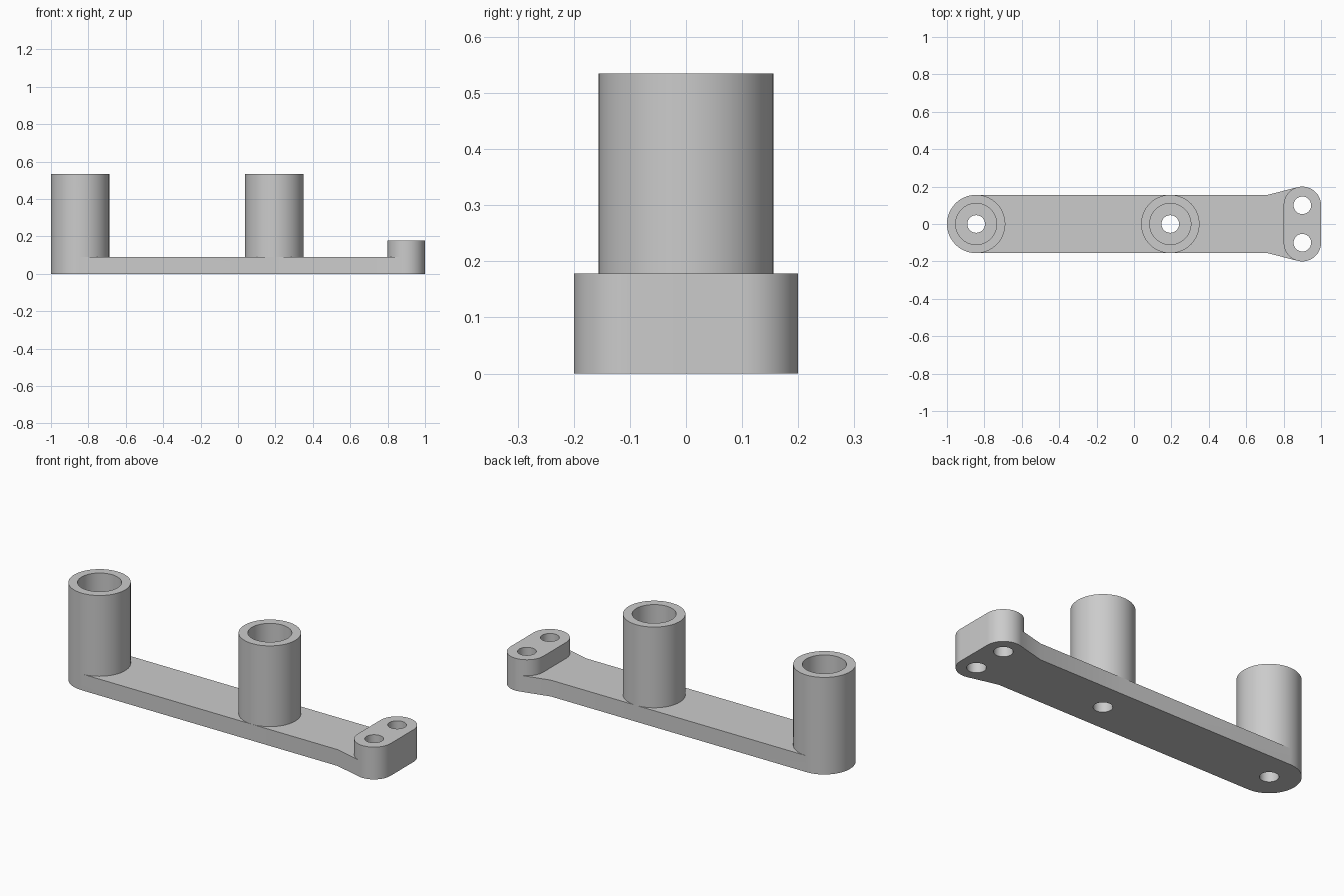
import bpy
import bmesh
from math import cos, sin, tau, radians

cube = bpy.data.objects.get("Cube")
if cube:
    bpy.data.objects.remove(cube, do_unlink=True)

SEG = 64
PLATE_TOP, BLOCK_TOP, TOWER_TOP = 0.09, 0.178, 0.535
TOWER_R, BORE_R, HOLE_R = 0.156, 0.11, 0.047
TOWERS = (-0.844, 0.194)
BLOCK_X, BLOCK_R, BLOCK_Y = 0.9, 0.1, 0.1

grey = bpy.data.materials.new("grey plastic")
grey.use_nodes = True
GREY = (0.6, 0.6, 0.6, 1)
grey.diffuse_color = GREY
grey.node_tree.nodes["Principled BSDF"].inputs["Base Color"].default_value = GREY


def arc(x, y, r, first=0, last=SEG - 1):
    """Points on a circle, counted in steps of one segment."""
    return [(x + r * cos(tau * i / SEG), y + r * sin(tau * i / SEG))
            for i in range(first, last + 1)]


def prism(name, outline, z0, z1):
    """Extrude a counter-clockwise outline from z0 to z1."""
    bm = bmesh.new()
    base = bm.faces.new([bm.verts.new((x, y, z0)) for x, y in outline])
    side = bmesh.ops.extrude_face_region(bm, geom=[base], use_keep_orig=True)
    top = [v for v in side["geom"] if isinstance(v, bmesh.types.BMVert)]
    bmesh.ops.translate(bm, verts=top, vec=(0, 0, z1 - z0))
    bmesh.ops.recalc_face_normals(bm, faces=bm.faces)
    mesh = bpy.data.meshes.new(name)
    bm.to_mesh(mesh)
    bm.free()
    mesh.materials.append(grey)
    obj = bpy.data.objects.new(name, mesh)
    bpy.context.collection.objects.link(obj)
    return obj


def combine(body, tool, operation):
    """Apply a boolean and discard the tool."""
    mod = body.modifiers.new(operation, "BOOLEAN")
    mod.operation, mod.solver, mod.object = operation, "EXACT", tool
    bpy.context.view_layer.objects.active = body
    bpy.ops.object.modifier_apply(modifier=mod.name)
    bpy.data.objects.remove(tool, do_unlink=True)


# Flat arm: round at one end, flared to the block at the other
half = SEG // 2
quarter = SEG // 4
flare = 0.715
arm = (arc(BLOCK_X, BLOCK_Y, BLOCK_R, 0, quarter + 2)
       + [(flare, TOWER_R)]
       + arc(TOWERS[0], 0, TOWER_R, quarter, 3 * quarter)
       + [(flare, -TOWER_R)]
       + arc(BLOCK_X, -BLOCK_Y, BLOCK_R, 3 * quarter - 2, SEG))
bracket = prism("bracket_arm", arm, 0, PLATE_TOP)

# Raised end block with two rounded ends
stadium = (arc(BLOCK_X, BLOCK_Y, BLOCK_R, 0, half)
           + arc(BLOCK_X, -BLOCK_Y, BLOCK_R, half, SEG))
combine(bracket, prism("end_block", stadium, 0, BLOCK_TOP), "UNION")

# Tubular posts, each with a wide bore
for x in TOWERS:
    combine(bracket, prism("post", arc(x, 0, TOWER_R), 0, TOWER_TOP), "UNION")
for x in TOWERS:
    combine(bracket, prism("bore", arc(x, 0, BORE_R), PLATE_TOP, 1), "DIFFERENCE")

# Screw holes through the whole part
for x, y in [(x, 0) for x in TOWERS] + [(BLOCK_X, BLOCK_Y), (BLOCK_X, -BLOCK_Y)]:
    combine(bracket, prism("screw_hole", arc(x, y, HOLE_R), -1, 1), "DIFFERENCE")

# Smooth the round walls, keep the rims crisp
bpy.ops.object.select_all(action="DESELECT")
bracket.select_set(True)
bpy.context.view_layer.objects.active = bracket
bpy.ops.object.shade_smooth_by_angle(angle=radians(30))
